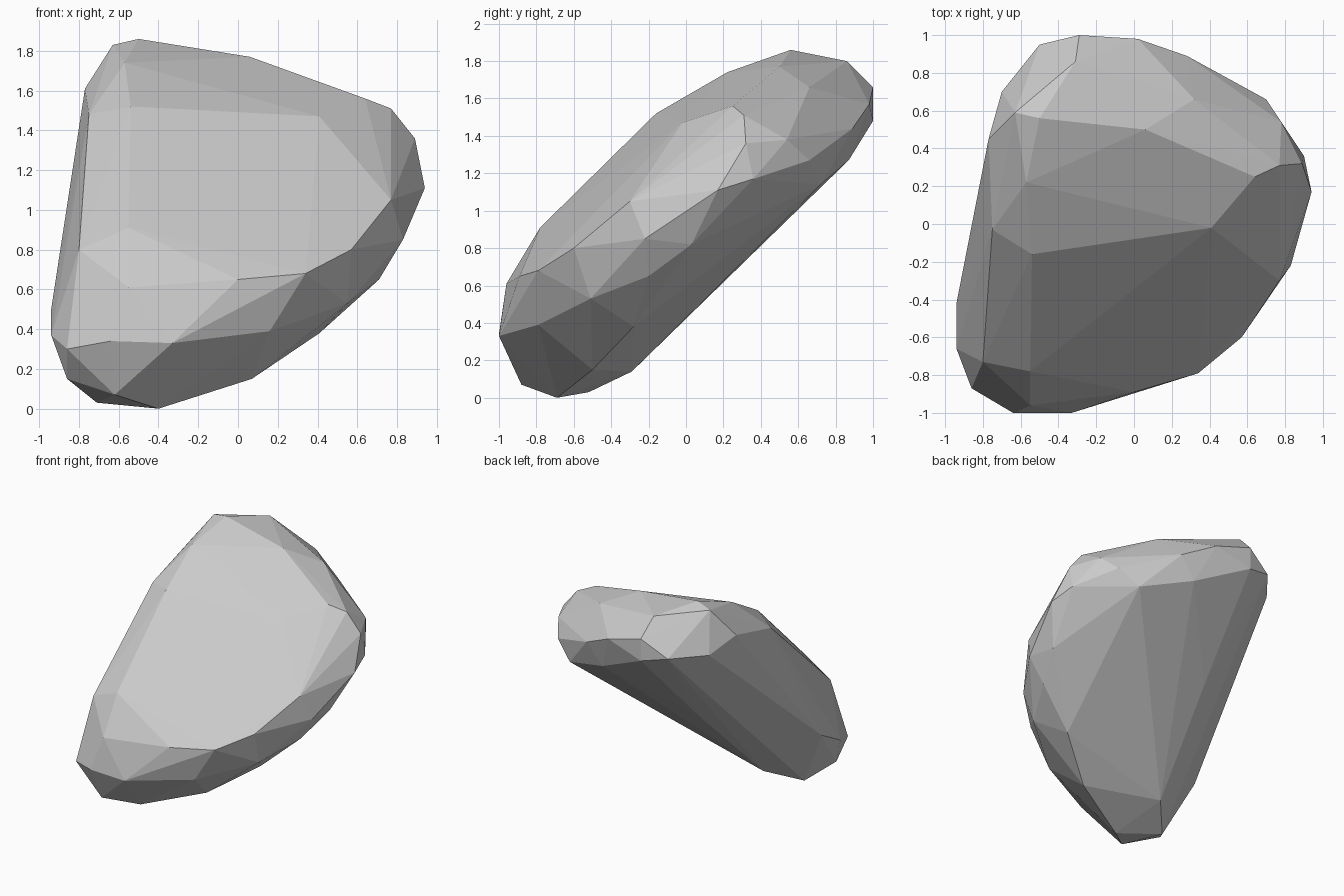
import bpy, bmesh

# Corner points of each region of the leaning boulder
broad_face = [
    (-.54, -.16, 1.52), (.41, -.02, 1.47), (-.55, -.78, .91), (-.55, -.96, .61),
    (0, -.89, .65), (.34, -.79, .68), (.57, -.6, .8), (.77, -.3, 1.05),
    (.64, .25, 1.56), (.06, .5, 1.77), (-.57, .22, 1.74), (-.75, -.03, 1.48),
    (-.8, -.73, .8)]
top_rim = [
    (-.5, .56, 1.86), (-.63, .59, 1.83), (-.31, .86, 1.8),
    (.32, .66, 1.66), (.77, .31, 1.51)]
right_rim = [
    (.89, .32, 1.36), (.94, .17, 1.11), (.9, .36, 1.17), (.78, .54, 1.38),
    (.83, -.22, .85), (.71, -.2, .65), (.81, .03, .82)]
back_rim = [
    (.7, .66, 1.27), (.28, .89, 1.44), (.02, .98, 1.57), (-.29, 1.0, 1.66),
    (-.29, 1.0, 1.48), (-.5, .95, 1.53), (-.7, .7, 1.52), (-.77, .45, 1.61)]
foot = [
    (-.33, -1.0, .33), (-.64, -1.0, .34), (.16, -.79, .39), (.41, -.28, .38),
    (.07, -.5, .15), (-.62, -.88, .07), (-.4, -.69, 0), (-.71, -.52, .03),
    (.55, -.51, .53)]
left_rim = [(-.94, -.66, .37), (-.94, -.42, .5), (-.86, -.87, .3), (-.86, -.72, .15)]
underside = [
    (-.5, -.29, .14), (-.38, .36, .8), (.55, .72, 1.14), (.15, .87, 1.27)]

# Wrap a faceted convex skin around the regions
bm = bmesh.new()
for region in (broad_face, top_rim, right_rim, back_rim, foot, left_rim, underside):
    for p in region:
        bm.verts.new(p)
bmesh.ops.convex_hull(bm, input=bm.verts[:])
loose = [v for v in bm.verts if not v.link_faces]
bmesh.ops.delete(bm, geom=loose, context='VERTS')
bmesh.ops.recalc_face_normals(bm, faces=bm.faces[:])

mesh = bpy.data.meshes.new("boulder")
bm.to_mesh(mesh)
bm.free()
boulder = bpy.data.objects.new("boulder", mesh)
bpy.context.collection.objects.link(boulder)
